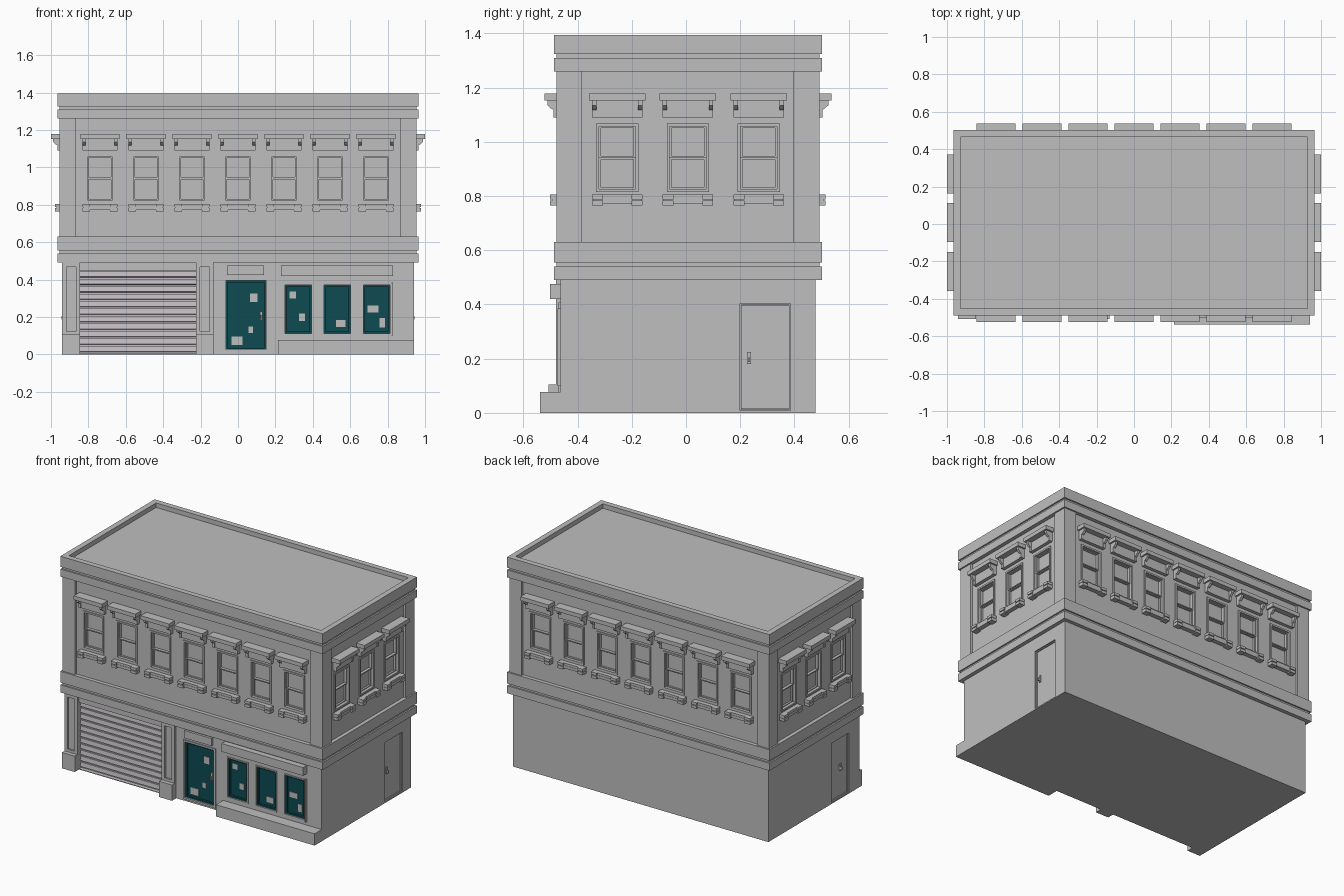
import bpy, bmesh
from math import pi
from mathutils import Matrix, Vector

cube = bpy.data.objects.get("Cube")
if cube:
    bpy.data.objects.remove(cube)


def material(name, rgb):
    m = bpy.data.materials.new(name)
    m.use_nodes = True
    m.diffuse_color = (*rgb, 1)
    m.node_tree.nodes["Principled BSDF"].inputs["Base Color"].default_value = (*rgb, 1)
    return m


stone = material("pale grey stone", (0.52, 0.52, 0.52))
metal = material("shutter grey", (0.55, 0.52, 0.55))
teal = material("teal glass", (0.004, 0.07, 0.084))

CY, HX, HY = 0.007, 0.94, 0.47          # centre line and wall half sizes


def wall(angle, half):
    """Local frame of a wall: x along it, -y outwards, z up."""
    return Matrix.Translation((0, CY, 0)) @ Matrix.Rotation(angle, 4, "Z") @ Matrix.Translation((0, -half, 0))


FRONT, BACK = wall(0, HY), wall(pi, HY)
RIGHT, LEFT = wall(pi / 2, HX), wall(-pi / 2, HX)
WORLD = Matrix.Identity(4)


class Part:
    """Collects boxes and profiles into one named object."""

    def __init__(self, name, mat=stone):
        self.name, self.mat, self.bm = name, mat, bmesh.new()

    def box(self, m, x, y, z):
        size = Vector((x[1] - x[0], y[1] - y[0], z[1] - z[0]))
        mid = Vector((sum(x), sum(y), sum(z))) / 2
        bmesh.ops.create_cube(self.bm, size=1, matrix=m @ Matrix.Translation(mid) @ Matrix.Diagonal((*size, 1)))

    def plate(self, m, x, z, out, inn=0.0):
        self.box(m, x, (-out, -inn), z)

    def frame(self, m, x, z, t, out, inn=0.0):
        for side in ((x[0], x[0] + t), (x[1] - t, x[1])):
            self.plate(m, side, z, out, inn)
        for bar in ((z[0], z[0] + t), (z[1] - t, z[1])):
            self.plate(m, (x[0] + t, x[1] - t), bar, out, inn)

    def extrude(self, m, points, x):
        """Sweep a (depth out, height) profile along x."""
        verts = [self.bm.verts.new(m @ Vector((x[0], -d, z))) for d, z in points]
        face = self.bm.faces.new(verts)
        ext = bmesh.ops.extrude_face_region(self.bm, geom=[face])["geom"]
        step = m.to_3x3() @ Vector((x[1] - x[0], 0, 0))
        bmesh.ops.translate(self.bm, vec=step, verts=[v for v in ext if isinstance(v, bmesh.types.BMVert)])

    def done(self):
        bmesh.ops.recalc_face_normals(self.bm, faces=self.bm.faces)
        mesh = bpy.data.meshes.new(self.name)
        self.bm.to_mesh(mesh)
        self.bm.free()
        mesh.materials.append(self.mat)
        ob = bpy.data.objects.new(self.name, mesh)
        bpy.context.collection.objects.link(ob)
        return ob


def ring(part, grow, z):
    part.box(WORLD, (-HX - grow, HX + grow), (CY - HY - grow, CY + HY + grow), z)


cutter = Part("opening_cutter")

# Upper windows with lintels and sills, on all four sides
frames, sashes = Part("window_frames"), Part("window_sashes")
lintels, sills = Part("window_lintels"), Part("window_sills")


def window(m, u):
    def at(a, b):
        return (u + a, u + b)
    cutter.plate(m, at(-0.07, 0.07), (0.822, 1.06), 0.05, -0.025)
    frames.frame(m, at(-0.078, 0.078), (0.815, 1.067), 0.011, 0.006, -0.02)
    sashes.frame(m, at(-0.067, 0.067), (0.94, 1.058), 0.007, -0.006, -0.026)
    sashes.frame(m, at(-0.067, 0.067), (0.824, 0.942), 0.007, -0.013, -0.026)
    # lintel: cap slab, panel and stepped brackets
    lintels.plate(m, at(-0.104, 0.104), (1.152, 1.178), 0.06)
    lintels.plate(m, at(-0.08, 0.08), (1.09, 1.152), 0.022)
    for a in (-0.093, 0.077):
        lintels.extrude(m, [(0, 1.09), (0.026, 1.09), (0.026, 1.118), (0.036, 1.124),
                            (0.048, 1.135), (0.048, 1.152), (0, 1.152)], at(a, a + 0.016))
    # sill: slab on two split end blocks
    sills.plate(m, at(-0.093, 0.093), (0.79, 0.805), 0.028)
    sills.plate(m, at(-0.06, 0.06), (0.772, 0.79), 0.03)
    for a in (-0.093, 0.053):
        sills.plate(m, at(a, a + 0.04), (0.765, 0.783), 0.038)
        sills.plate(m, at(a, a + 0.04), (0.788, 0.805), 0.038)
        sills.plate(m, at(a + 0.003, a + 0.037), (0.783, 0.788), 0.03)


for m in (FRONT, BACK):
    for i in range(-3, 4):
        window(m, i * 0.246)
for m in (LEFT, RIGHT):
    for i in (-1, 0, 1):
        window(m, i * 0.261)

# Corner piers of the upper floor
piers = Part("corner_piers")
for sx in (-1, 1):
    for sy in (-1, 1):
        piers.box(WORLD, sorted((sx * 0.865, sx * 0.955)),
                  sorted((CY + sy * 0.39, CY + sy * 0.485)), (0.62, 1.27))

# Belt course between the floors
belt = Part("belt_course")
for grow, z in ((0.025, (0.49, 0.54)), (0.015, (0.54, 0.555)), (0.025, (0.555, 0.63))):
    ring(belt, grow, z)

# Cornice with a sunken roof
cornice = Part("cornice")
for grow, z in ((0.025, (1.26, 1.31)), (0.015, (1.31, 1.325)), (0.025, (1.325, 1.365))):
    ring(cornice, grow, z)
parapet = Part("parapet")
for sx in (-1, 1):
    parapet.box(WORLD, sorted((sx * 0.928, sx * 0.965)), (CY - 0.495, CY + 0.495), (1.365, 1.395))
    parapet.box(WORLD, (-0.928, 0.928), sorted((CY + sx * 0.458, CY + sx * 0.495)), (1.365, 1.395))

# Garage shutter and the panelled pilasters beside it
cutter.plate(FRONT, (-0.845, -0.225), (0.004, 0.445), 0.05, -0.035)
shutter = Part("garage_shutter", metal)
for i in range(11):
    z = 0.004 + i * 0.04
    shutter.extrude(FRONT, [(-0.036, z), (-0.026, z), (-0.026, z + 0.008), (-0.012, z + 0.012),
                            (-0.016, z + 0.04), (-0.036, z + 0.04)], (-0.845, -0.225))
pilasters, plinths = Part("pilasters"), Part("plinths")
for x in (-0.94, -0.225):
    pilasters.plate(FRONT, (x, x + 0.095), (0.1, 0.49), 0.006)
    pilasters.frame(FRONT, (x, x + 0.095), (0.1, 0.49), 0.022, 0.017)
    plinths.plate(FRONT, (x, x + 0.095), (0, 0.105), 0.045)
plinths.plate(FRONT, (0.215, 0.94), (0, 0.078), 0.075)

# Glazed shop door and windows
glass = Part("shop_glass", teal)
surround = Part("shop_frames")
openings = [((-0.065, 0.15), (0.025, 0.395))]
openings += [((0.25 + i * 0.21, 0.392 + i * 0.21), (0.112, 0.37)) for i in range(3)]
for x, z in openings:
    cutter.plate(FRONT, x, z, 0.05, -0.025)
    glass.plate(FRONT, x, z, -0.018, -0.026)
    glass.frame(FRONT, x, z, 0.01, -0.004, -0.02)
surround.frame(FRONT, (-0.077, 0.162), (0.012, 0.407), 0.012, 0.007)
for x, z in openings[1:]:
    surround.frame(FRONT, (x[0] - 0.008, x[1] + 0.008), (z[0] - 0.008, z[1] + 0.008), 0.008, 0.005)
surround.plate(FRONT, (0.822, 0.83), (0.1, 0.385), 0.012)

# Paper notices on the glass
notices = Part("paper_notices")
for x, z, w, h in ((0.065, 0.28, 0.04, 0.046), (0.055, 0.115, 0.024, 0.034), (-0.035, 0.05, 0.06, 0.045),
                   (0.275, 0.3, 0.034, 0.036), (0.325, 0.178, 0.034, 0.04), (0.523, 0.145, 0.052, 0.038),
                   (0.692, 0.224, 0.06, 0.036), (0.757, 0.144, 0.028, 0.05)):
    notices.plate(FRONT, (x, x + w), (z, z + h), -0.014, -0.02)

# Sign boards over the shop front
signs = Part("sign_boards")
signs.plate(FRONT, (-0.06, 0.14), (0.425, 0.475), 0.016)
signs.plate(FRONT, (0.23, 0.83), (0.42, 0.475), 0.038)

# Side doors and all handles
doors, handles = Part("side_doors"), Part("door_handles")
for m, u in ((RIGHT, 0.225), (LEFT, 0.3)):
    cutter.plate(m, (0.193, 0.378), (0.008, 0.403), 0.05, -0.025)
    doors.plate(m, (0.198, 0.373), (0.014, 0.397), -0.014, -0.026)
    doors.frame(m, (0.193, 0.378), (0.008, 0.403), 0.005, -0.008, -0.026)
    handles.plate(m, (u - 0.007, u + 0.007), (0.18, 0.225), -0.008, -0.016)
    handles.plate(m, (u - 0.004, u + 0.004), (0.187, 0.205), 0.004, -0.01)
handles.plate(FRONT, (0.117, 0.131), (0.18, 0.23), -0.008, -0.02)
handles.plate(FRONT, (0.12, 0.127), (0.187, 0.21), 0.004, -0.01)

# Main walls, with the openings cut out
walls = Part("main_walls")
ring(walls, 0, (0, 1.3))
body = walls.done()
cut = cutter.done()
cut.hide_render = True
cut.hide_set(True)
cut.display_type = "WIRE"
mod = body.modifiers.new("openings", "BOOLEAN")
mod.object, mod.operation, mod.solver = cut, "DIFFERENCE", "EXACT"

for part in (frames, sashes, lintels, sills, piers, belt, cornice, parapet, shutter, pilasters,
             plinths, glass, surround, notices, signs, doors, handles):
    part.done()
